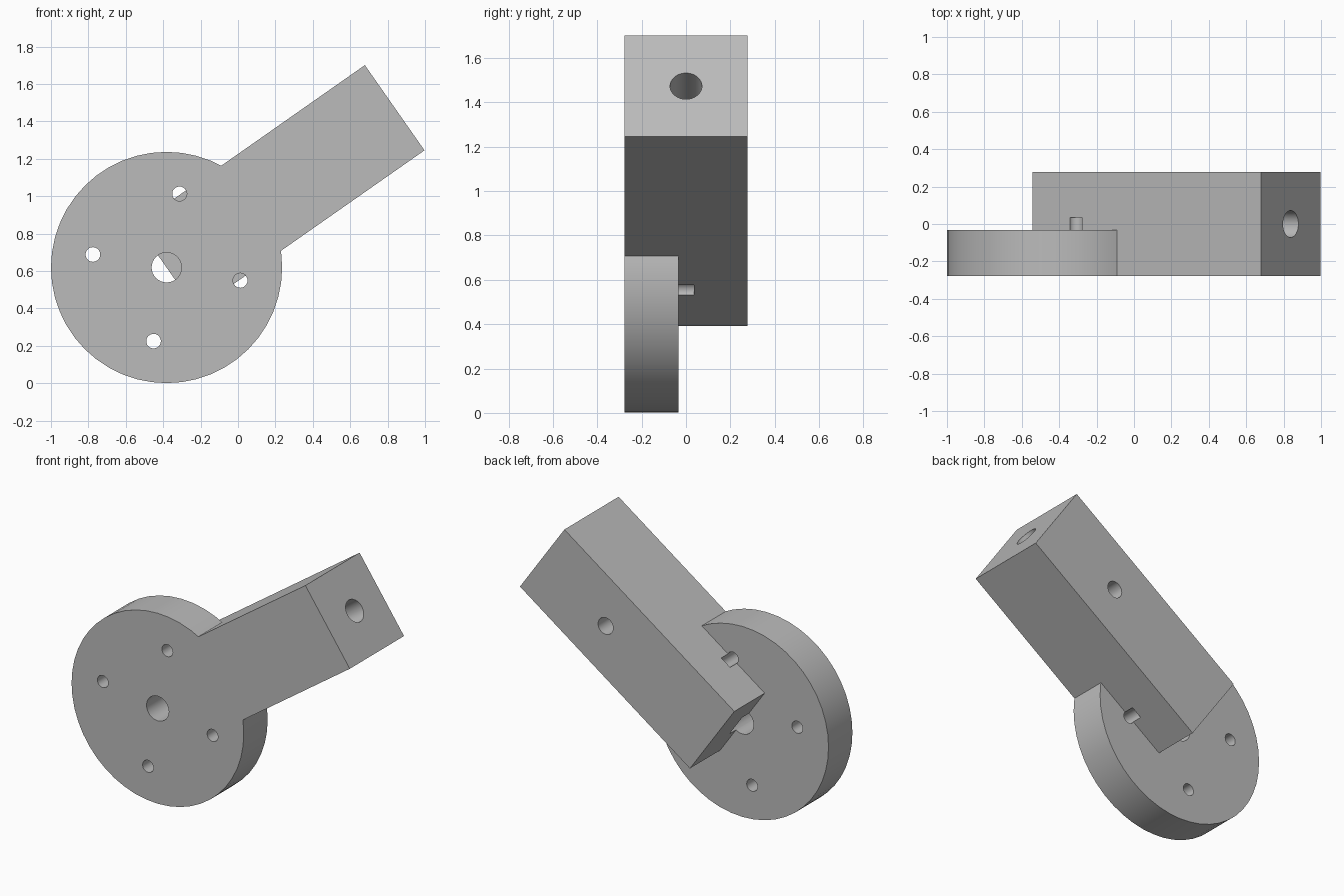
import bpy
import math
from mathutils import Vector, Matrix

cube = bpy.data.objects.get("Cube")
if cube:
    bpy.data.objects.remove(cube, do_unlink=True)

# Main dimensions
TILT = math.radians(35)
HUB = Vector((-0.382, 0, 0.619))
HUB_RADIUS = 0.618
HALF = 0.278          # half the square bar section
HUB_BACK = -0.033
BOLT_END = 0.035      # depth reached by the bolt holes
BAR_LENGTH = 1.489
ALONG = Vector((math.cos(TILT), 0, math.sin(TILT)))

metal = bpy.data.materials.new("plain grey")
metal.use_nodes = True
grey = (0.5, 0.5, 0.5, 1)
metal.diffuse_color = grey
metal.node_tree.nodes["Principled BSDF"].inputs["Base Color"].default_value = grey


def cylinder(name, radius, start, end, sides=32):
    """Cylinder running between two points."""
    axis = end - start
    bpy.ops.mesh.primitive_cylinder_add(
        vertices=sides, radius=radius, depth=axis.length,
        location=(start + end) / 2,
        rotation=axis.to_track_quat('Z', 'Y').to_euler())
    obj = bpy.context.object
    obj.name = name
    obj.data.materials.append(metal)
    return obj


def at_depth(point, y):
    return Vector((point.x, y, point.z))


def combine(target, tool, operation):
    """Apply a boolean and discard the tool."""
    mod = target.modifiers.new(operation.lower(), 'BOOLEAN')
    mod.operation = operation
    mod.solver = 'EXACT'
    mod.object = tool
    bpy.context.view_layer.objects.active = target
    bpy.ops.object.modifier_apply(modifier=mod.name)
    bpy.data.objects.remove(tool, do_unlink=True)


# Round mounting plate
bracket = cylinder("crank_bracket", HUB_RADIUS, at_depth(HUB, -HALF),
                   at_depth(HUB, HUB_BACK), 48)

# Square bar starting at the plate centre
bpy.ops.mesh.primitive_cube_add(size=1, location=HUB + ALONG * BAR_LENGTH / 2,
                                rotation=(0, -TILT, 0))
bar = bpy.context.object
bar.name = "square_bar"
bar.scale = (BAR_LENGTH, 2 * HALF, 2 * HALF)
bar.data.materials.append(metal)
combine(bracket, bar, 'UNION')

# Centre hole and four bolt holes from the front
holes = [(HUB, 0.08)]
for i in range(4):
    a = TILT + math.radians(45 + 90 * i)
    holes.append((HUB + Vector((math.cos(a), 0, math.sin(a))) * 0.4, 0.039))
for centre, radius in holes:
    combine(bracket, cylinder("bolt_hole", radius, at_depth(centre, -0.4),
                              at_depth(centre, BOLT_END)), 'DIFFERENCE')

# Shaft hole in the bar end, and set screw hole from the back
tip = HUB + ALONG * BAR_LENGTH
combine(bracket, cylinder("shaft_hole", 0.072, tip - ALONG * 0.7,
                          tip + ALONG * 0.1), 'DIFFERENCE')
screw = HUB + ALONG * 0.933
combine(bracket, cylinder("screw_hole", 0.054, at_depth(screw, 0),
                          at_depth(screw, 0.4)), 'DIFFERENCE')

# Smooth round walls, crisp edges
bpy.ops.object.select_all(action='DESELECT')
bracket.select_set(True)
bpy.context.view_layer.objects.active = bracket
bpy.ops.object.shade_smooth_by_angle(angle=math.radians(30))
